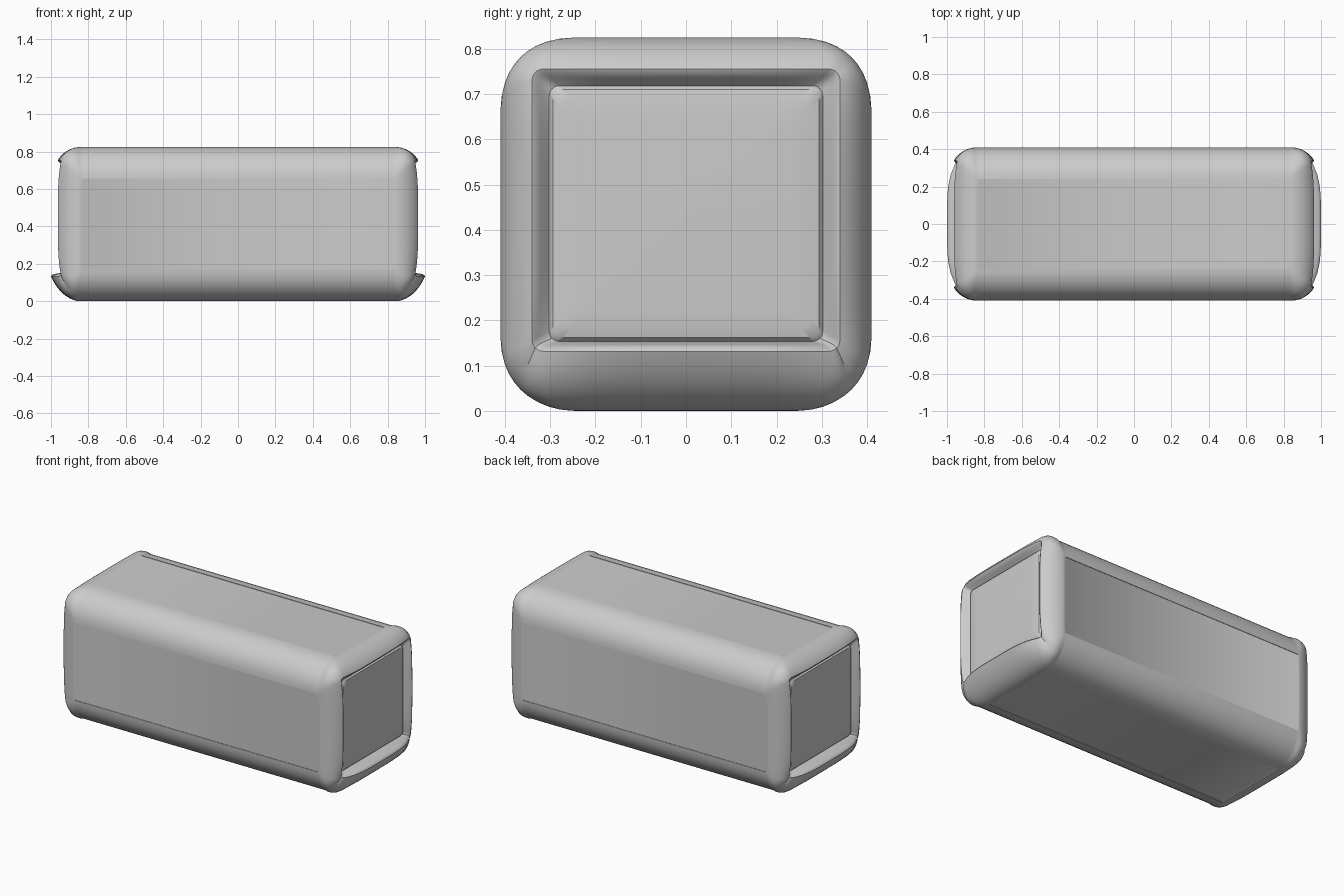
import bpy, bmesh, math

if "Cube" in bpy.data.objects:
    bpy.data.objects.remove(bpy.data.objects["Cube"])

ZC = 0.4125
FLAT, ARC = 12, 10   # steps per flat side / per rounded corner


def section(hy, zlo, zhi, r, sink=0.0):
    """Rounded rectangle in (y, z); flats can sit slightly below the corners."""
    zc, hz = (zlo + zhi) / 2, (zhi - zlo) / 2
    pts = []
    for q in range(4):
        a0 = q * math.pi / 2
        ca, sa = round(math.cos(a0)), round(math.sin(a0))
        # this side's half extent and half length
        ext, half = (hy, hz) if q % 2 == 0 else (hz, hy)
        n = half - r
        for i in range(FLAT + 1):
            s = -n + 2 * n * i / FLAT
            e = ext - sink
            pts.append((ca * e - sa * s, sa * e + ca * s))
        for i in range(ARC + 1):
            a = math.pi / 2 * i / ARC
            e, s = ext - r + r * math.cos(a), n + r * math.sin(a)
            pts.append((ca * e - sa * s, sa * e + ca * s))
    return [(y, z + zc) for y, z in pts], hy, hz, zc


def ring(xfun, hy, zlo, zhi, r, sink=0.0):
    pts, hy, hz, zc = section(hy, zlo, zhi, r, sink)
    out = []
    for y, z in pts:
        v, w = abs(y) / hy, abs(z - zc) / hz
        bottom = w >= v and z < zc
        out.append((xfun(min(v, w), bottom), y, z))
    return out


def const(x):
    return lambda u, b: x


def tip(k, back=0.0):
    """Lip reach: longest at the bottom, dipping toward the corners."""
    def f(u, b):
        reach = (1.0 - 0.055 * u ** 4) if b else (0.963 - 0.018 * u ** 4)
        return 0.838 + (reach - 0.838) * k - back
    return f


# half of the wrapper, from the middle to the end lip and inner panel
half = [ring(const(0.833), 0.41, 0, 0.825, 0.17, 0.003),
        ring(const(0.838), 0.41, 0, 0.825, 0.17)]
for i in range(1, 11):
    t = i / 10
    a, b = math.radians(60) * t, math.radians(77) * t
    k = math.sin(a) / math.sin(math.radians(60))
    d = (1 - math.cos(a)) / 0.5
    db = (1 - math.cos(b)) / (1 - math.cos(math.radians(77)))
    half.append(ring(tip(k), 0.41 - 0.07 * d, 0.132 * db, 0.825 - 0.07 * d, 0.17 - 0.145 * t))
half.append(ring(tip(1, 0.004), 0.332, 0.14, 0.746, 0.022))
half.append(ring(tip(1, 0.015), 0.322, 0.146, 0.736, 0.02))
# recessed end panel with softened border
for x, g in ((0.922, 0.0), (0.931, 0.008), (0.935, 0.03), (0.937, 0.07)):
    half.append(ring(const(x), 0.302 - g, 0.154 + g, 0.718 - g, 0.022))

rings = [[(-x, y, z) for x, y, z in r] for r in reversed(half)] + half

bm = bmesh.new()
vr = [[bm.verts.new(p) for p in r] for r in rings]
n = len(vr[0])
for a, b in zip(vr, vr[1:]):
    for i in range(n):
        j = (i + 1) % n
        bm.faces.new((a[i], a[j], b[j], b[i]))
bm.faces.new(vr[0])
bm.faces.new(vr[-1])
bmesh.ops.remove_doubles(bm, verts=bm.verts, dist=0.00005)
bmesh.ops.recalc_face_normals(bm, faces=bm.faces)
me = bpy.data.meshes.new("rounded_block")
bm.to_mesh(me)
bm.free()
ob = bpy.data.objects.new("rounded_block", me)
bpy.context.collection.objects.link(ob)
bpy.context.view_layer.objects.active = ob
ob.select_set(True)
bpy.ops.object.shade_smooth_by_angle(angle=math.radians(35))
